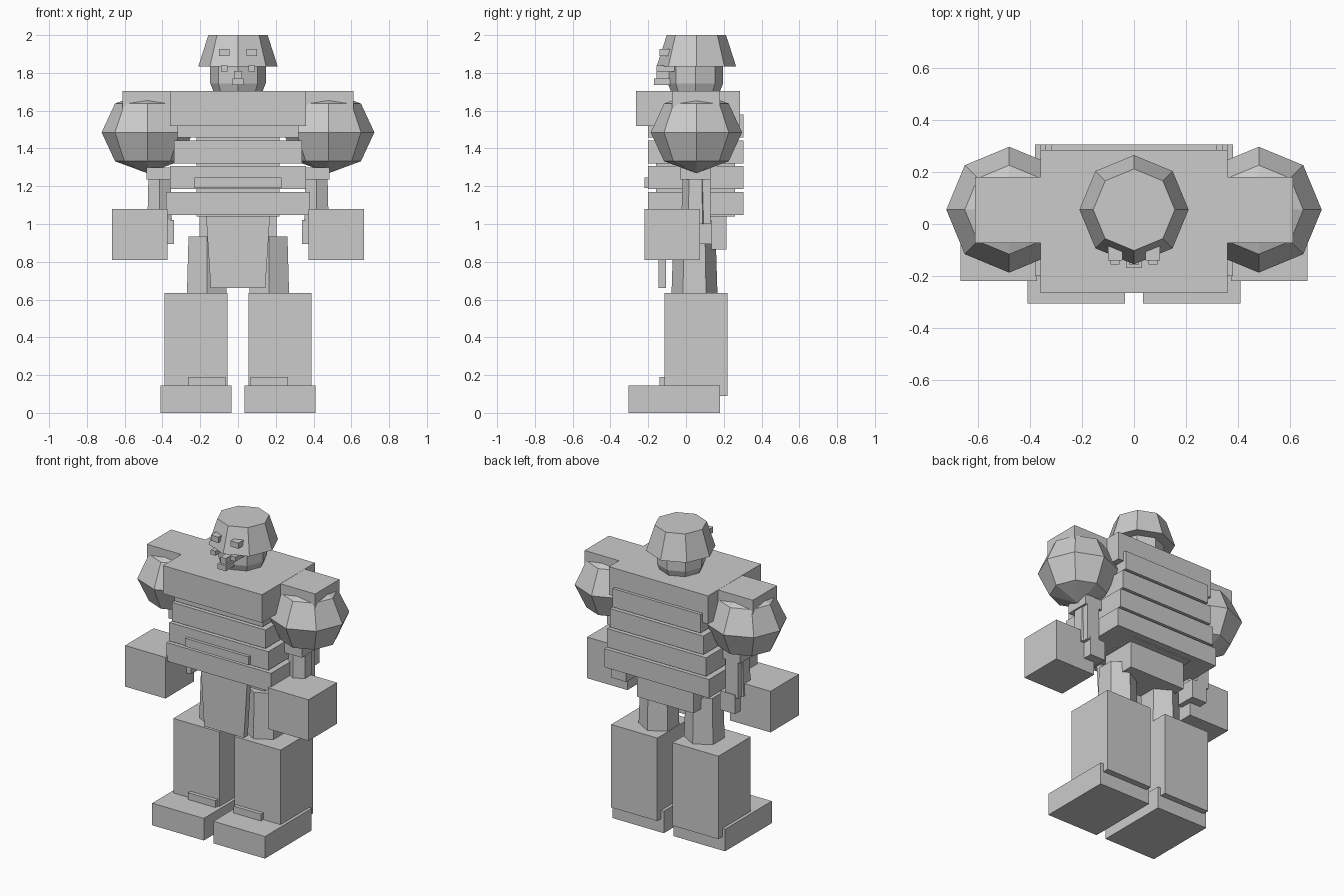
import bpy, bmesh
from math import pi
from mathutils import Matrix

if "Cube" in bpy.data.objects:
    bpy.data.objects.remove(bpy.data.objects["Cube"])

GREY = (0.6, 0.6, 0.6, 1)
mat = bpy.data.materials.new("plain grey")
mat.use_nodes = True
mat.diffuse_color = GREY
mat.node_tree.nodes["Principled BSDF"].inputs["Base Color"].default_value = GREY


def finish(name, bm):
    """Turn a bmesh into a flat shaded object."""
    bmesh.ops.recalc_face_normals(bm, faces=bm.faces)
    mesh = bpy.data.meshes.new(name)
    bm.to_mesh(mesh)
    bm.free()
    mesh.materials.append(mat)
    obj = bpy.data.objects.new(name, mesh)
    bpy.context.collection.objects.link(obj)
    return obj


def box(name, x, y, z, bottom_scale=1):
    """Box from (min, max) ranges; bottom_scale narrows its lower edge in x."""
    bm = bmesh.new()
    bmesh.ops.create_cube(bm, size=1)
    for v in bm.verts:
        pick = [r[1] if c > 0 else r[0] for r, c in zip((x, y, z), v.co)]
        if v.co.z < 0:
            mid = (x[0] + x[1]) / 2
            pick[0] = mid + (pick[0] - mid) * bottom_scale
        v.co = pick
    return finish(name, bm)


def column(name, x, y, z, r_low, r_high, sides, turn=0):
    """Tapered prism standing between two heights."""
    bm = bmesh.new()
    place = Matrix.Translation((x, y, sum(z) / 2)) @ Matrix.Rotation(turn, 4, 'Z')
    bmesh.ops.create_cone(bm, cap_ends=True, segments=sides, radius1=r_low,
                          radius2=r_high, depth=z[1] - z[0], matrix=place)
    return finish(name, bm)


def ball(name, x, y, z, r, height):
    """Coarse eight-sided ball."""
    bm = bmesh.new()
    place = Matrix.Translation((x, y, z)) @ Matrix.Diagonal((r, r, height, 1))
    bmesh.ops.create_uvsphere(bm, u_segments=8, v_segments=4, radius=1, matrix=place)
    return finish(name, bm)


# Head and helmet
column("helmet", 0, .055, (1.835, 2), .21, .157, 8)
column("head", 0, .05, (1.745, 1.84), .147, .147, 8)
column("jaw", 0, .05, (1.69, 1.745), .125, .147, 8)
box("nose", (-.02, .02), (-.155, -.08), (1.77, 1.81))
box("mouth", (-.03, .03), (-.17, -.08), (1.735, 1.77))

# Chest, shoulder yoke and stacked torso slabs
box("chest", (-.36, .36), (-.265, .285), (1.52, 1.705))
box("shoulder_yoke", (-.612, .612), (-.073, .18), (1.52, 1.704))
for i in range(4):
    w, top = .32 + .02 * i, 1.58 - .137 * i
    box("torso_slab", (-w, w), (-.2, .305), (top - .122, top))
box("torso_core", (-.22, .22), (-.16, .26), (1.04, 1.55))
box("belt_plate", (-.23, .23), (-.22, -.19), (1.19, 1.245))

# Pelvis and hanging front flap
box("pelvis", (-.205, .205), (-.02, .215), (.865, 1.06))
box("front_flap", (-.17, .17), (-.145, -.105), (.66, 1.06), .85)

# Paired parts
for side, s in (("left", 1), ("right", -1)):
    def span(a, b):
        return tuple(sorted((s * a, s * b)))

    box(side + "_eye", span(.045, .1), (-.14, -.06), (1.89, 1.927))
    box(side + "_cheek", span(.055, .09), (-.155, -.06), (1.808, 1.838))

    # Arm
    ball(side + "_shoulder", s * .48, .055, 1.485, .242, .216)
    box(side + "_arm_collar", span(.35, .485), (-.03, .13), (1.235, 1.3))
    column(side + "_arm", s * .415, .05, (1, 1.26), .075, .068, 6)
    box(side + "_arm_back", span(.38, .47), (.08, .13), (1, 1.24))
    box(side + "_wrist", span(.34, .45), (0, .135), (.895, 1.02))
    box(side + "_hand", span(.373, .667), (-.22, .075), (.81, 1.08))

    # Leg
    column(side + "_thigh", s * .165, .045, (.62, .935), .122, .112, 6)
    box(side + "_lower_leg", span(.055, .39), (-.115, .22), (.09, .635))
    box(side + "_foot", span(.035, .41), (-.305, .18), (0, .145))
    box(side + "_ankle_plate", span(.065, .265), (-.14, -.1), (.14, .19))
